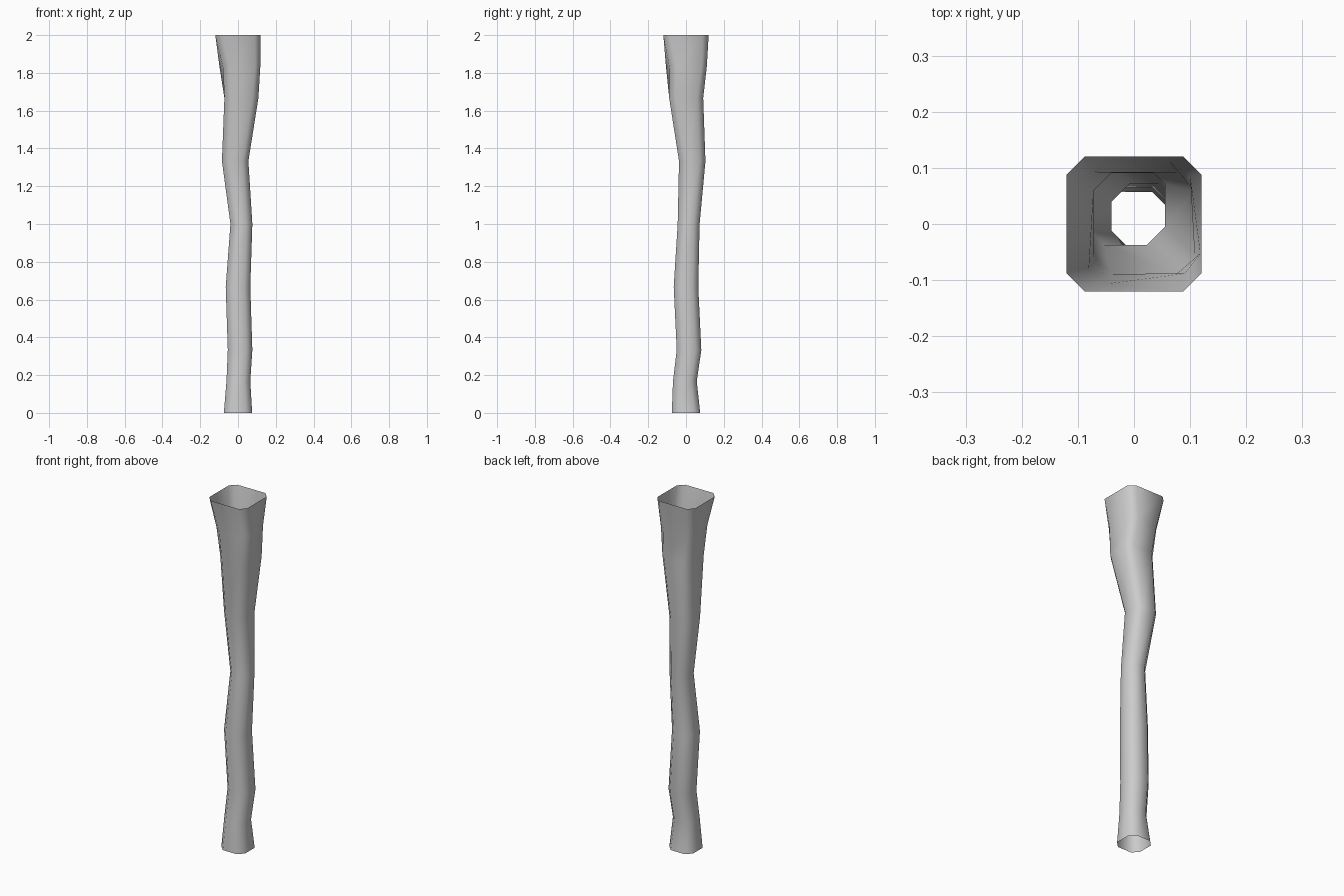
import bpy, bmesh, math

if "Cube" in bpy.data.objects:
    bpy.data.objects.remove(bpy.data.objects["Cube"])

# Trunk cross-sections: height, centre x, centre y, half width, twist in degrees
RINGS = [
    (0.0, 0.0, 0.0, 0.075, 0),
    (0.167, 0.002, -0.006, 0.063, 0),
    (0.333, 0.011, 0.016, 0.065, 0),
    (0.667, 0.0, 0.0, 0.065, 0),
    (1.0, 0.018, 0.014, 0.058, 0),
    (1.333, -0.015, 0.033, 0.070, 0),
    (1.667, 0.018, 0.001, 0.090, 0),
    (1.833, 0.01, 0.002, 0.100, 7.5),
    (2.0, 0.0, 0.0, 0.120, 0),
]
CHAMFER = 0.032


def chamfered_square(h, twist):
    f = h - CHAMFER
    a = math.radians(twist)
    base = [(h, -f), (h, f)]
    pts = []
    for k in range(4):
        c, s = math.cos(a + k * math.pi / 2), math.sin(a + k * math.pi / 2)
        pts += [(x * c - y * s, x * s + y * c) for x, y in base]
    return pts


# Hollow crooked trunk, open at both ends
bm = bmesh.new()
loops = [[bm.verts.new((cx + x, cy + y, z)) for x, y in chamfered_square(h, t)]
         for z, cx, cy, h, t in RINGS]
for low, high in zip(loops, loops[1:]):
    for i in range(8):
        j = (i + 1) % 8
        bm.faces.new((low[i], low[j], high[j], high[i])).smooth = True

mesh = bpy.data.meshes.new("trunk")
bm.to_mesh(mesh)
bm.free()
trunk = bpy.data.objects.new("trunk", mesh)
bpy.context.collection.objects.link(trunk)

# Plain grey
mat = bpy.data.materials.new("grey")
mat.diffuse_color = (0.6, 0.6, 0.6, 1)
mat.use_nodes = True
mat.node_tree.nodes["Principled BSDF"].inputs["Base Color"].default_value = mat.diffuse_color
mesh.materials.append(mat)
